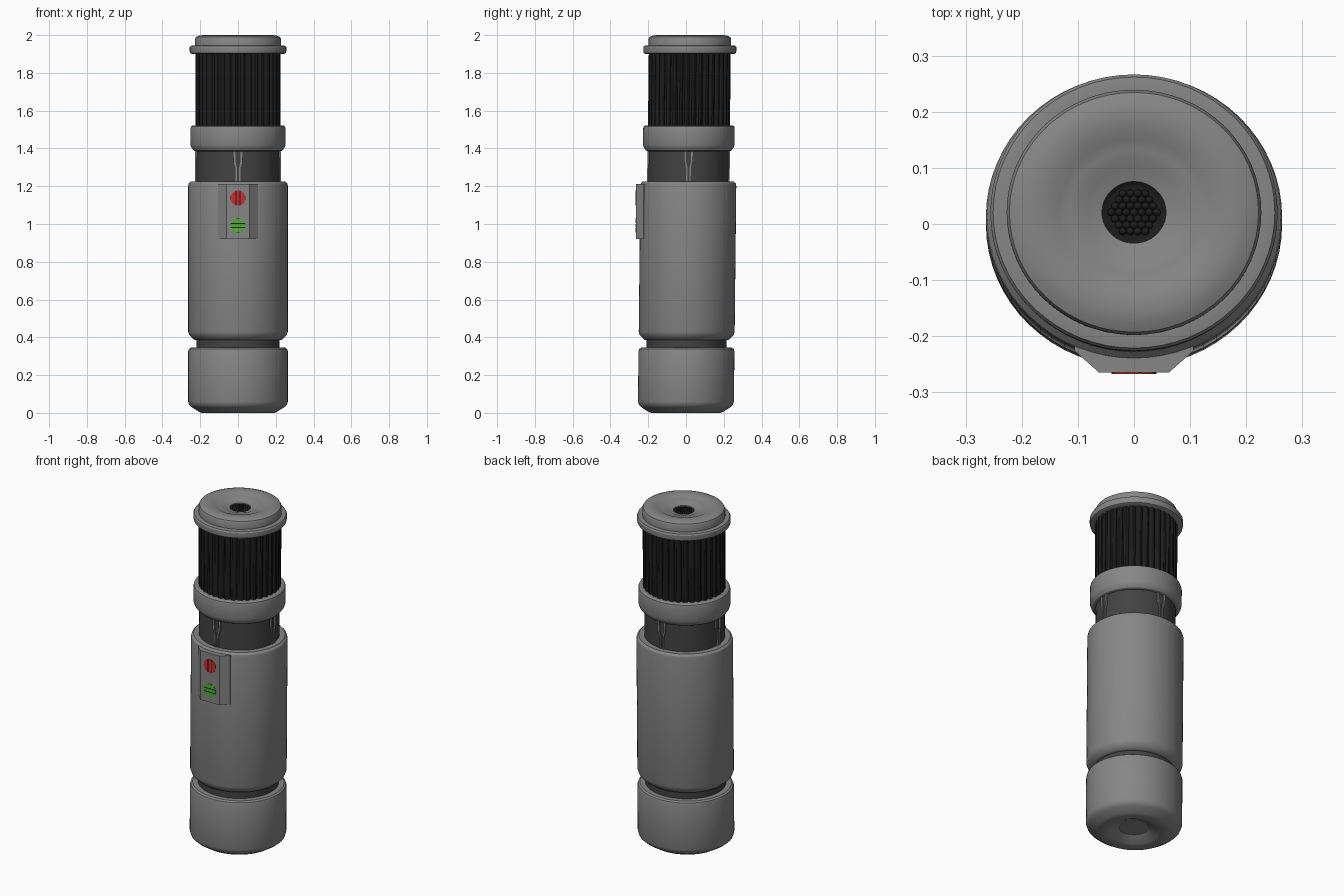
import bpy, bmesh, math

if "Cube" in bpy.data.objects:
    bpy.data.objects.remove(bpy.data.objects["Cube"])

SQ = 0.962  # the body is slightly flattened front to back


def mat(name, r, g, b):
    m = bpy.data.materials.new(name)
    m.diffuse_color = (r, g, b, 1)
    m.use_nodes = True
    m.node_tree.nodes["Principled BSDF"].inputs["Base Color"].default_value = m.diffuse_color
    return m


GREY = mat("grey metal", 0.24, 0.24, 0.24)
DARK = mat("dark neck", 0.055, 0.055, 0.055)
BLACK = mat("black rubber", 0.012, 0.012, 0.012)
RED = mat("red button", 0.6, 0.025, 0.025)
GREEN = mat("green button", 0.085, 0.42, 0.035)


def finish(name, bm, material, lean=True, angle=30):
    bmesh.ops.recalc_face_normals(bm, faces=bm.faces)
    if lean:  # squash and lean the handle a touch backwards
        for v in bm.verts:
            v.co.y = v.co.y * SQ + 0.011 * v.co.z - 0.001
    me = bpy.data.meshes.new(name)
    bm.to_mesh(me)
    bm.free()
    me.materials.append(material)
    ob = bpy.data.objects.new(name, me)
    bpy.context.collection.objects.link(ob)
    bpy.ops.object.select_all(action='DESELECT')
    ob.select_set(True)
    bpy.context.view_layer.objects.active = ob
    bpy.ops.object.shade_smooth_by_angle(angle=math.radians(angle))
    return ob


def lathe(name, profile, material, n=64):
    """Revolve (radius, z) points; end rings are capped."""
    bm = bmesh.new()
    rings = [[bm.verts.new((r * math.cos(2 * math.pi * i / n), r * math.sin(2 * math.pi * i / n), z))
              for i in range(n)] for r, z in profile]
    for a, b in zip(rings, rings[1:]):
        for i in range(n):
            j = (i + 1) % n
            bm.faces.new((a[i], a[j], b[j], b[i]))
    bm.faces.new(rings[0])
    bm.faces.new(rings[-1])
    return finish(name, bm, material)


def prism(bm, pts, offset):
    """Extrude a closed loop of points along an offset."""
    a = [bm.verts.new(p) for p in pts]
    b = [bm.verts.new([p[k] + offset[k] for k in range(3)]) for p in pts]
    bm.faces.new(a)
    bm.faces.new(b)
    for i in range(len(a)):
        j = (i + 1) % len(a)
        bm.faces.new((a[i], a[j], b[j], b[i]))


# Pommel with a dished underside
lathe("pommel", [(0.083, 0.03), (0.09, 0.025), (0.135, 0.006), (0.15, 0), (0.19, 0), (0.205, 0.005),
                 (0.245, 0.03), (0.258, 0.042), (0.264, 0.06), (0.264, 0.325), (0.26, 0.338),
                 (0.25, 0.345), (0.2, 0.345)], GREY)
lathe("groove", [(0.22, 0.33), (0.22, 0.40)], DARK)

# Main body
lathe("main_body", [(0.2, 0.385), (0.225, 0.385), (0.235, 0.389), (0.257, 0.41), (0.264, 0.43), (0.264, 1.2),
                    (0.261, 1.214), (0.25, 1.225), (0.2, 1.225)], GREY)
lathe("neck", [(0.22, 1.2), (0.22, 1.41)], DARK)

# Collar
lathe("collar", [(0.2, 1.385), (0.225, 1.385), (0.235, 1.389), (0.247, 1.405), (0.252, 1.42), (0.252, 1.505),
                 (0.249, 1.516), (0.24, 1.522), (0.2, 1.522)], GREY)

# Ribbed grip
bm = bmesh.new()
ribs, loop = 36, []
for i in range(ribs):
    for frac, r in ((0.0, 0.212), (0.14, 0.221), (0.35, 0.226), (0.65, 0.226), (0.86, 0.221)):
        a = 2 * math.pi * (i + frac) / ribs
        loop.append((r * math.cos(a), r * math.sin(a), 1.51))
prism(bm, loop, (0, 0, 0.4))
finish("ribbed_grip", bm, BLACK)

# End cap with rim, shallow dish and emitter hole
lathe("end_cap", [(0.2, 1.9), (0.245, 1.9), (0.254, 1.905), (0.256, 1.915), (0.256, 1.935), (0.251, 1.943),
                  (0.24, 1.945), (0.227, 1.945), (0.227, 1.98), (0.222, 1.99), (0.205, 1.997), (0.185, 2.0),
                  (0.15, 1.998), (0.135, 1.991), (0.115, 1.988), (0.1, 1.986), (0.085, 1.98),
                  (0.065, 1.976), (0.057, 1.974), (0.057, 1.95)], GREY)
lathe("emitter_disc", [(0.057, 1.945), (0.057, 1.968), (0.05, 1.964)], BLACK, 40)

# Hexagonal cluster of small beads in the emitter
bm = bmesh.new()
step = 0.0135
for q in range(-3, 4):
    for s in range(-3, 4):
        if abs(q + s) <= 3:
            g = bmesh.ops.create_icosphere(bm, subdivisions=2, radius=0.0072)
            bmesh.ops.translate(bm, verts=g["verts"],
                                vec=(step * (q + s / 2), step * s * 0.866, 1.967))
finish("emitter_beads", bm, BLACK)

# Four tapered clips around the neck, each a two-legged frame
bm = bmesh.new()
for k in range(4):
    a = k * math.pi / 2
    ux, uy = math.cos(a), math.sin(a)

    def place(t, z, r=0.215):
        return (r * ux - t * uy, r * uy + t * ux, z)
    off = (0.012 * ux, 0.012 * uy, 0)
    for s in (-1, 1):
        prism(bm, [place(s * 0.027, 1.385), place(s * 0.014, 1.385), place(s * 0.013, 1.33),
                   place(s * 0.006, 1.3), place(s * 0.006, 1.22), place(s * 0.012, 1.22),
                   place(s * 0.014, 1.3), place(s * 0.024, 1.33)], off)
finish("neck_clips", bm, GREY)

# Control box
bm = bmesh.new()
half = [(0.062, -0.265), (0.106, -0.226), (0.106, -0.2)]
prism(bm, [(x, y, 0.92) for x, y in half] + [(-x, y, 0.92) for x, y in reversed(half)], (0, 0, 0.293))
finish("control_box", bm, GREY, lean=False)


# Round buttons made of three bars over a dark backing
def button(name, z0, material, vertical):
    R = 0.04
    bm = bmesh.new()
    prism(bm, [(R * math.cos(i * math.pi / 16), -0.264, z0 + R * math.sin(i * math.pi / 16))
               for i in range(32)], (0, -0.0015, 0))
    finish(name + "_backing", bm, BLACK, lean=False)
    bm = bmesh.new()
    for lo, hi in ((-0.038, -0.013), (-0.008, 0.008), (0.013, 0.038)):
        side = [lo + (hi - lo) * i / 8 for i in range(9)]
        w = [(t, math.sqrt(R * R - t * t)) for t in side]
        pts = w + [(t, -h) for t, h in reversed(w)]
        prism(bm, [(t, -0.264, z0 + h) if vertical else (h, -0.264, z0 + t) for t, h in pts],
              (0, -0.003, 0))
    finish(name, bm, material, lean=False)


button("red_button", 1.137, RED, True)
button("green_button", 0.992, GREEN, False)
